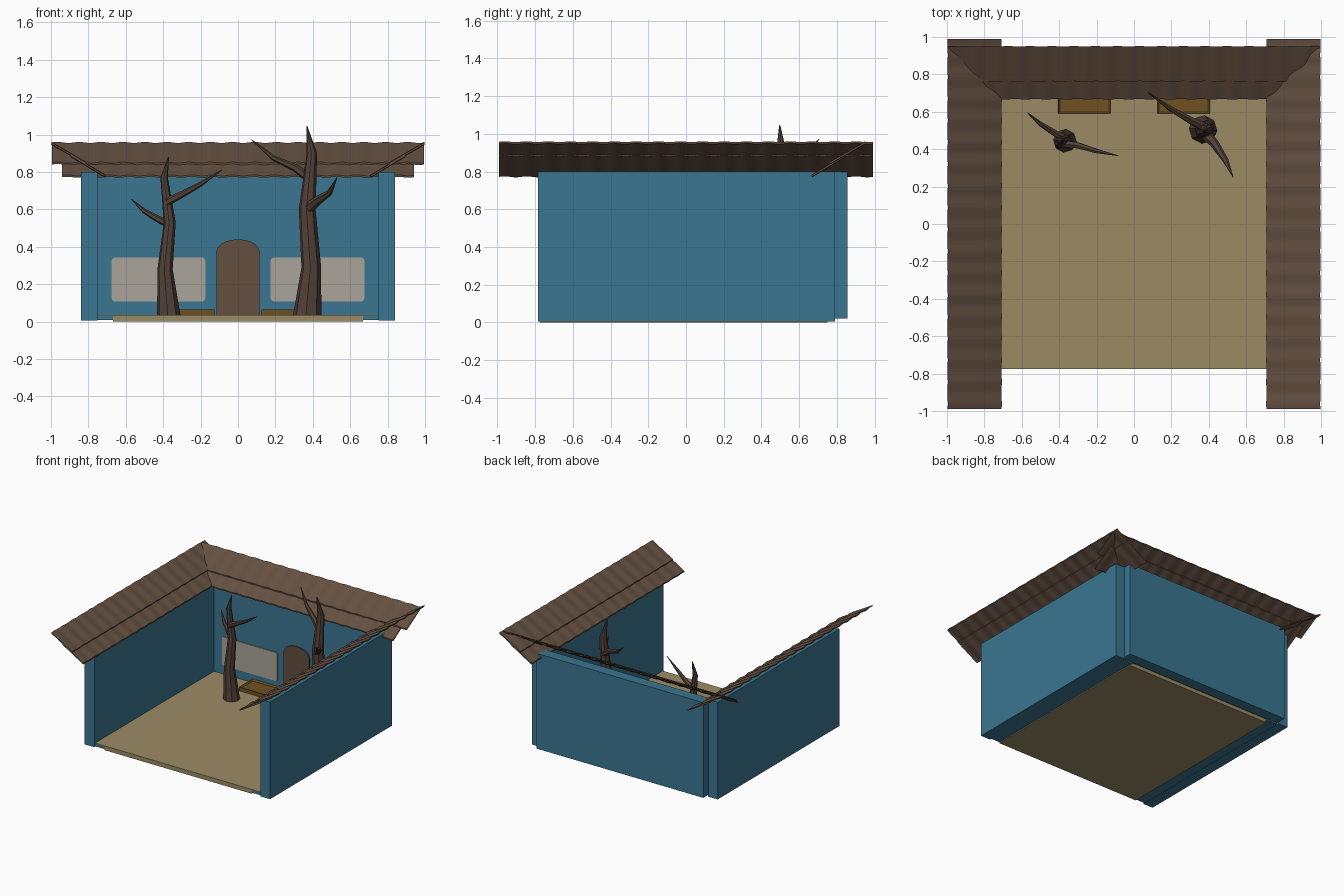
import bpy, bmesh, math
from mathutils import Vector

if "Cube" in bpy.data.objects:
    bpy.data.objects.remove(bpy.data.objects["Cube"])


def mat(name, col):
    m = bpy.data.materials.new(name)
    m.diffuse_color = (*col, 1)
    m.use_nodes = True
    m.node_tree.nodes["Principled BSDF"].inputs["Base Color"].default_value = m.diffuse_color
    return m


BLUE = mat("blue plaster", (0.042, 0.18, 0.28))
SAND = mat("sandy floor", (0.33, 0.26, 0.13))
ROOF = mat("brown roof", (0.127, 0.08, 0.053))
BARK = mat("dark bark", (0.085, 0.054, 0.04))
PANE = mat("grey window", (0.40, 0.376, 0.33))
GOLD = mat("dark ochre", (0.156, 0.084, 0.014))


def finish(name, bm, m, smooth=False):
    bmesh.ops.recalc_face_normals(bm, faces=bm.faces[:])
    me = bpy.data.meshes.new(name)
    bm.to_mesh(me)
    bm.free()
    me.materials.append(m)
    ob = bpy.data.objects.new(name, me)
    bpy.context.collection.objects.link(ob)
    if smooth:
        bpy.ops.object.select_all(action='DESELECT')
        ob.select_set(True)
        bpy.context.view_layer.objects.active = ob
        bpy.ops.object.shade_smooth_by_angle(angle=math.radians(30))
    return ob


def box_bm(x0, x1, y0, y1, z0, z1):
    bm = bmesh.new()
    bmesh.ops.create_cube(bm, size=1)
    for v in bm.verts:
        v.co = ((x0 + x1) / 2 + v.co.x * (x1 - x0),
                (y0 + y1) / 2 + v.co.y * (y1 - y0),
                (z0 + z1) / 2 + v.co.z * (z1 - z0))
    return bm


def box(name, m, *dims):
    return finish(name, box_bm(*dims), m)


def plate(name, m, pts, y0, y1):
    """Extrude an x/z outline along y."""
    bm = bmesh.new()
    f = bm.faces.new([bm.verts.new((x, y0, z)) for x, z in pts])
    r = bmesh.ops.extrude_face_region(bm, geom=[f])
    for v in r["geom"]:
        if isinstance(v, bmesh.types.BMVert):
            v.co.y = y1
    return finish(name, bm, m)


def limb(name, path, sides=8):
    """Tapered tube through (x, y, z, radius) points."""
    bm = bmesh.new()
    P = [Vector(p[:3]) for p in path]
    rings = []
    for i, p in enumerate(P):
        t = (P[min(i + 1, len(P) - 1)] - P[max(i - 1, 0)]).normalized()
        u = t.cross(Vector((0.1, 1, 0.05))).normalized()
        w = t.cross(u)
        rings.append([bm.verts.new(p + path[i][3] * (u * math.cos(a) + w * math.sin(a)))
                      for a in (2 * math.pi * k / sides for k in range(sides))])
    for a, b in zip(rings, rings[1:]):
        for k in range(sides):
            j = (k + 1) % sides
            bm.faces.new((a[k], a[j], b[j], b[k]))
    bm.faces.new(rings[0])
    bm.faces.new(rings[-1])
    return finish(name, bm, BARK, True)


def roof_sheet(name, place, half_len, outer, inner, thick=0.01, waves=17):
    """Slightly corrugated sloping sheet; outer/inner are (offset, z)."""
    bm = bmesh.new()
    n = waves * 6
    rows = []
    for i in range(n + 1):
        s = -half_len + 2 * half_len * i / n
        h = 0.003 * math.sin(2 * math.pi * waves * i / n)
        row = []
        for (d, z), dz in ((outer, 0), (inner, 0), (inner, -thick), (outer, -thick)):
            row.append(bm.verts.new(place(s, d - h * 0.5, z + h + dz)))
        rows.append(row)
    for a, b in zip(rows, rows[1:]):
        for k in range(4):
            j = (k + 1) % 4
            bm.faces.new((a[k], a[j], b[j], b[k]))
    bm.faces.new(rows[0])
    bm.faces.new(rows[-1])
    return finish(name, bm, ROOF, True)


# Floor: core slab plus thin top sheet reaching the walls
box("floor_slab", SAND, -0.668, 0.668, -0.775, 0.75, 0, 0.033)
box("floor_top", SAND, -0.752, 0.752, -0.775, 0.768, 0.029, 0.035)

# Walls, with a low lip under the floor edge
box("back_wall", BLUE, -0.755, 0.755, 0.765, 0.855, 0.02, 0.80)
for s, side in ((-1, "left"), (1, "right")):
    xs = sorted((s * 0.752, s * 0.84))
    box(side + "_wall", BLUE, *xs, -0.785, 0.79, 0.005, 0.80)
    xs = sorted((s * 0.66, s * 0.76))
    box(side + "_wall_lip", BLUE, *xs, -0.774, 0.77, 0.008, 0.030)

    # Windows with rounded corners
    c, r = 0.425 * s, 0.015
    pts = []
    for k, (sx, sz) in enumerate(((1, 1), (-1, 1), (-1, -1), (1, -1))):
        for q in range(4):
            a = math.radians(90 * k + 30 * q)
            pts.append((c + sx * (0.25 - r) + r * math.cos(a),
                        0.225 + sz * (0.117 - r) + r * math.sin(a)))
    plate(side + "_window", PANE, pts, 0.757, 0.766)

    # Planter bed with recessed top
    xs = sorted((s * 0.125, s * 0.405))
    bm = box_bm(*xs, 0.59, 0.766, 0.034, 0.066)
    top = [f for f in bm.faces if f.normal.z > 0.9 or f.calc_center_median().z > 0.065]
    bmesh.ops.inset_region(bm, faces=top, thickness=0.014)
    for v in top[0].verts:
        v.co.z -= 0.012
    finish(side + "_planter", bm, GOLD)

# Arched door
arch = [(0.115 * math.cos(math.radians(a)), 0.375 + 0.065 * math.sin(math.radians(a)))
        for a in range(0, 181, 18)]
plate("door", ROOF, [(-0.115, 0.035), (0.115, 0.035)] + arch, 0.755, 0.766)

# Roof: two overlapping sheets on the back and on each side, sloping inward
side_map = {
    "left": lambda s, d, z: (-d, s, z),
    "right": lambda s, d, z: (d, s, z),
}
for side, fn in side_map.items():
    roof_sheet(side + "_roof_upper", fn, 0.99, (0.997, 0.958), (0.81, 0.850))
    roof_sheet(side + "_roof_lower", fn, 0.99, (0.895, 0.893), (0.708, 0.782))
back = lambda s, d, z: (s, d, z)
roof_sheet("back_roof_upper", back, 0.995, (0.95, 0.958), (0.762, 0.850))
roof_sheet("back_roof_lower", back, 0.94, (0.85, 0.893), (0.667, 0.782))

# Bare trees
limb("left_trunk", [(-0.37, 0.445, 0.03, 0.063), (-0.39, 0.445, 0.28, 0.041),
                    (-0.365, 0.445, 0.53, 0.032), (-0.395, 0.445, 0.77, 0.02),
                    (-0.372, 0.45, 0.88, 0.003)])
limb("left_branch_a", [(-0.38, 0.43, 0.64, 0.022), (-0.30, 0.42, 0.68, 0.018),
                       (-0.20, 0.39, 0.735, 0.013), (-0.085, 0.365, 0.812, 0.002)], 6)
limb("left_branch_b", [(-0.36, 0.45, 0.515, 0.022), (-0.43, 0.49, 0.55, 0.018),
                       (-0.50, 0.535, 0.59, 0.013), (-0.57, 0.595, 0.655, 0.002)], 6)
limb("right_trunk", [(0.37, 0.505, 0.03, 0.076), (0.392, 0.505, 0.29, 0.053),
                     (0.37, 0.505, 0.60, 0.045), (0.395, 0.505, 0.90, 0.028),
                     (0.368, 0.497, 1.045, 0.003)])
limb("right_branch_a", [(0.39, 0.51, 0.76, 0.026), (0.31, 0.55, 0.82, 0.021),
                        (0.19, 0.62, 0.875, 0.014), (0.073, 0.705, 0.972, 0.002)], 6)
limb("right_branch_b", [(0.375, 0.49, 0.605, 0.03), (0.43, 0.43, 0.65, 0.024),
                        (0.49, 0.34, 0.69, 0.016), (0.53, 0.25, 0.772, 0.002)], 6)
